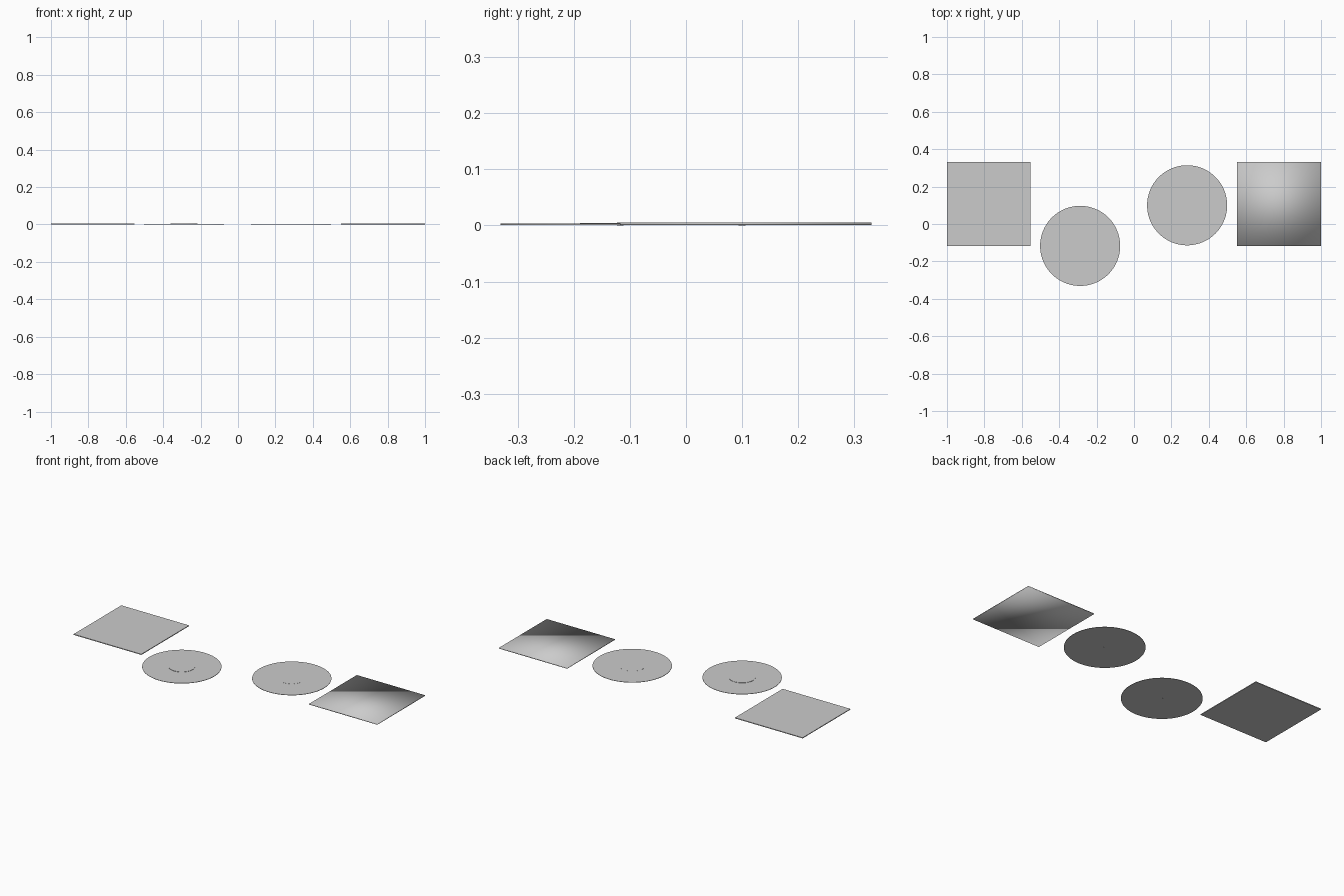
import bpy

if "Cube" in bpy.data.objects:
    bpy.data.objects.remove(bpy.data.objects["Cube"])

RADIUS, LABEL_R, PIN_R = 0.214, 0.072, 0.006


def disc(name, x, y, r, z0, z1, sides=96):
    bpy.ops.mesh.primitive_cylinder_add(vertices=sides, radius=r, depth=z1 - z0,
                                        location=(x, y, (z0 + z1) / 2))
    ob = bpy.context.object
    ob.name = name
    bpy.ops.object.shade_smooth_by_angle()
    return ob


def slab(name, x0, x1, y0, y1, z0, z1):
    bpy.ops.mesh.primitive_cube_add(size=1, location=((x0 + x1) / 2, (y0 + y1) / 2, (z0 + z1) / 2))
    ob = bpy.context.object
    ob.name = name
    ob.scale = (x1 - x0, y1 - y0, z1 - z0)
    bpy.ops.object.transform_apply(location=False, rotation=False, scale=True)
    return ob


# Two records: vinyl disc, centre label and tiny spindle plug
for side, x, y, label_top in (("left", -0.288, -0.117, 0.0045), ("right", 0.284, 0.100, 0.0033)):
    disc(side + "_record", x, y, RADIUS, 0.001, 0.003)
    disc(side + "_label", x, y, LABEL_R, 0.002, label_top, 64)
    disc(side + "_spindle_plug", x, y, PIN_R, 0.0, label_top + 0.0004, 16)

# Two square sleeves; the right one is smooth shaded
slab("left_sleeve", -1.0, -0.554, -0.118, 0.331, 0.001, 0.0055)
slab("right_sleeve", 0.551, 1.0, -0.118, 0.331, 0.001, 0.0055)
bpy.ops.object.shade_smooth()
